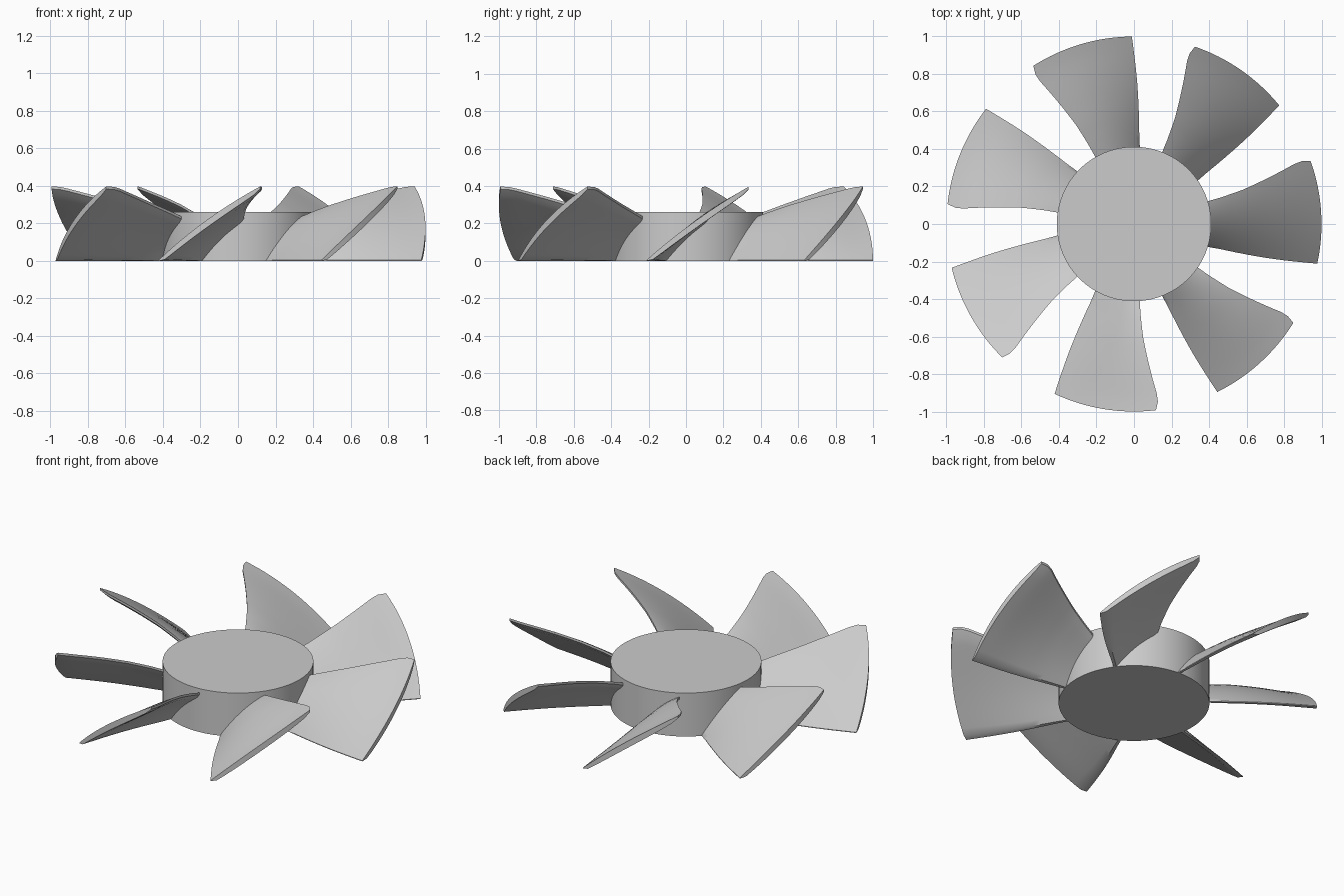
import bpy, bmesh, math

if "Cube" in bpy.data.objects:
    bpy.data.objects.remove(bpy.data.objects["Cube"], do_unlink=True)

BLADES, HUB_R, HUB_H = 7, 0.412, 0.262
ROWS, COLS = 14, 16

grey = bpy.data.materials.new("plain grey")
grey.use_nodes = True
grey.diffuse_color = (0.6, 0.6, 0.6, 1)
grey.node_tree.nodes["Principled BSDF"].inputs["Base Color"].default_value = (0.6, 0.6, 0.6, 1)

# Blade outline by radius: radius, low edge angle, high edge angle, high edge height
STATIONS = [(0.39, -17.5, 17.2, 0.23), (0.48, -16.2, 17.0, 0.262), (0.6, -15.3, 17.4, 0.3),
            (0.75, -14.2, 18.9, 0.343), (0.92, -12.8, 20.6, 0.388), (0.96, -12.5, 20.5, 0.396),
            (1.0, -12.2, 19.6, 0.397)]


def station(r):
    """Interpolate the outline at radius r."""
    for a, b in zip(STATIONS, STATIONS[1:]):
        if r <= b[0]:
            t = (r - a[0]) / (b[0] - a[0])
            return [p + (q - p) * t for p, q in zip(a, b)][1:]
    return STATIONS[-1][1:]


def blade_point(r, f, lower):
    """Point on the cambered skin: f runs from the low edge to the high edge."""
    low, high, height = station(r)
    angle = math.radians(low + (high - low) * f)
    camber = 0.035 - 0.012 * (r - 0.4) / 0.6
    z = 0.004 + (height - 0.004) * f + 4 * camber * f * (1 - f)
    if lower:
        z -= 0.014 + 0.026 * math.sqrt(max(0, 1 - (2 * f - 1) ** 2))
    return r * math.cos(angle), r * math.sin(angle), max(0, z)


def finish(bm, name):
    bmesh.ops.recalc_face_normals(bm, faces=bm.faces)
    mesh = bpy.data.meshes.new(name)
    bm.to_mesh(mesh)
    bm.free()
    mesh.materials.append(grey)
    obj = bpy.data.objects.new(name, mesh)
    bpy.context.collection.objects.link(obj)
    bpy.ops.object.select_all(action='DESELECT')
    obj.select_set(True)
    bpy.context.view_layer.objects.active = obj
    bpy.ops.object.shade_smooth_by_angle(angle=math.radians(35))
    return obj


# Hub drum
bm = bmesh.new()
bmesh.ops.create_cone(bm, cap_ends=True, segments=96, radius1=HUB_R, radius2=HUB_R, depth=HUB_H)
bmesh.ops.translate(bm, verts=bm.verts, vec=(0, 0, HUB_H / 2))
finish(bm, "hub")

# One twisted blade: closed loops of skin points, bridged from root to tip
bm = bmesh.new()
loops = []
for i in range(ROWS + 1):
    r = 0.39 + 0.61 * i / ROWS
    top = [(j / COLS, False) for j in range(COLS + 1)]
    under = [(j / COLS, True) for j in range(COLS, -1, -1)]
    loops.append([bm.verts.new(blade_point(r, f, low)) for f, low in top + under])
for a, b in zip(loops, loops[1:]):
    n = len(a)
    for j in range(n):
        k = (j + 1) % n
        bm.faces.new((a[j], a[k], b[k], b[j]))
for loop in (loops[0], loops[-1]):
    for j in range(COLS):
        bm.faces.new((loop[j], loop[j + 1], loop[-2 - j], loop[-1 - j]))
first = finish(bm, "blade_1")

# Remaining blades share the mesh around the hub
for k in range(1, BLADES):
    blade = bpy.data.objects.new(f"blade_{k + 1}", first.data)
    blade.rotation_euler.z = k * math.tau / BLADES
    bpy.context.collection.objects.link(blade)
